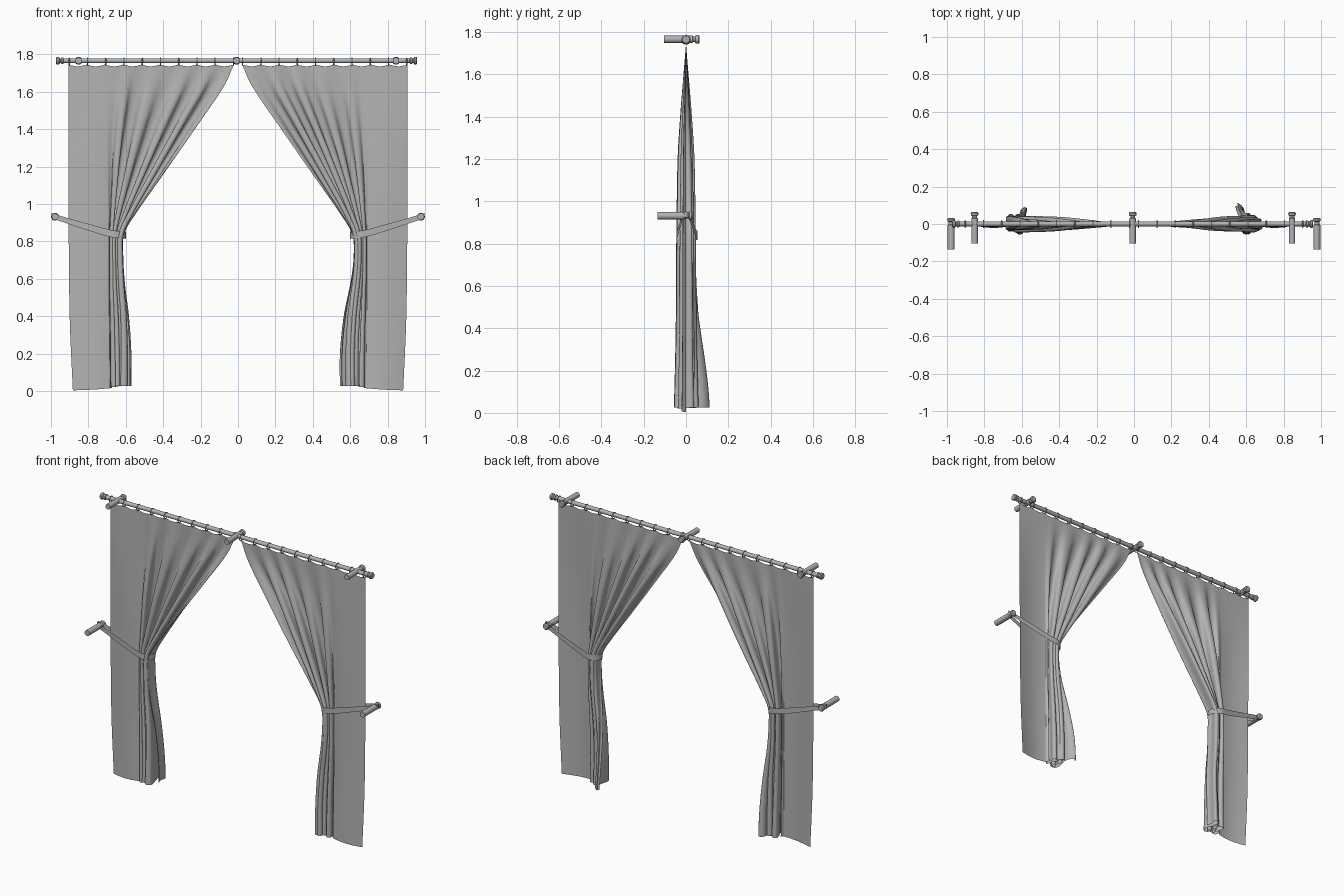
import bpy, bmesh, math
from mathutils import Vector

if "Cube" in bpy.data.objects:
    bpy.data.objects.remove(bpy.data.objects["Cube"])

ROD_Z, ROD_X, PEG_Z = 1.766, -0.007, 0.932
GREY = bpy.data.materials.new("mid_grey")
GREY.diffuse_color = (0.45, 0.45, 0.45, 1)
GREY.use_nodes = True
GREY.node_tree.nodes["Principled BSDF"].inputs["Base Color"].default_value = GREY.diffuse_color


def finish(name, bm, angle=40):
    bmesh.ops.recalc_face_normals(bm, faces=bm.faces[:])
    me = bpy.data.meshes.new(name)
    bm.to_mesh(me)
    bm.free()
    me.materials.append(GREY)
    ob = bpy.data.objects.new(name, me)
    bpy.context.collection.objects.link(ob)
    bpy.ops.object.select_all(action='DESELECT')
    ob.select_set(True)
    bpy.context.view_layer.objects.active = ob
    bpy.ops.object.shade_smooth_by_angle(angle=math.radians(angle))
    return ob


def lathe(name, profile, origin, axis, n=20):
    """Revolve (distance along axis, radius) pairs around an axis."""
    bm = bmesh.new()
    rot = Vector((0, 0, 1)).rotation_difference(Vector(axis)).to_matrix()
    rings = []
    for d, r in profile:
        rings.append([bm.verts.new(Vector(origin) + rot @ Vector(
            (r * math.cos(2 * math.pi * i / n), r * math.sin(2 * math.pi * i / n), d))) for i in range(n)])
    for a, b in zip(rings, rings[1:]):
        for i in range(n):
            bm.faces.new((a[i], a[(i + 1) % n], b[(i + 1) % n], b[i]))
    bm.faces.new(rings[0])
    bm.faces.new(rings[-1])
    return finish(name, bm)


def torus(name, loc, R, r, n=20, m=8):
    bm = bmesh.new()
    g = []
    for i in range(n):
        a = 2 * math.pi * i / n
        row = []
        for j in range(m):
            b = 2 * math.pi * j / m
            q = R + r * math.cos(b)
            row.append(bm.verts.new((loc[0] + r * math.sin(b), loc[1] + q * math.cos(a), loc[2] + q * math.sin(a))))
        g.append(row)
    for i in range(n):
        for j in range(m):
            bm.faces.new((g[i][j], g[(i + 1) % n][j], g[(i + 1) % n][(j + 1) % m], g[i][(j + 1) % m]))
    return finish(name, bm)


def curve(pts, t):
    """Smooth interpolation through (t, value) points."""
    k = len(pts) - 1
    i = next((j for j in range(k) if t <= pts[j + 1][0]), k - 1)

    def slope(j):
        a, b = pts[max(j - 1, 0)], pts[min(j + 1, k)]
        return (b[1] - a[1]) / (b[0] - a[0])
    (t0, v0), (t1, v1) = pts[i], pts[i + 1]
    h = t1 - t0
    f = (t - t0) / h
    return ((2 * f**3 - 3 * f**2 + 1) * v0 + (f**3 - 2 * f**2 + f) * h * slope(i)
            + (3 * f**2 - 2 * f**3) * v1 + (f**3 - f**2) * h * slope(i + 1))


def smooth(t):
    t = max(0, min(1, t))
    return t * t * (3 - 2 * t)


OUTER = [(0, 0.883), (0.4, 0.9), (1.0, 0.906), (1.745, 0.907)]
UPPER = [(0.84, 0.61), (0.95, 0.545), (1.15, 0.405), (1.43, 0.21), (1.63, 0.075), (1.745, 0.022)]
AMP = [(0, 0.06), (0.4, 0.05), (0.84, 0.046), (1.2, 0.04), (1.4, 0.028), (1.6, 0.012), (1.745, 0)]


def curtain(name, side, lower, split_pts, flare, phase):
    """Flat outer strip, then pleats gathered in at the tieback."""
    inner = lower + UPPER
    nu, nv, flat = 180, 90, 0.24
    bm = bmesh.new()
    grid = []
    for iv in range(nv + 1):
        v = iv / nv
        row = []
        for iu in range(nu + 1):
            u = iu / nu
            s = max(0, (u - flat) / (1 - flat))
            top = 1.746 - 0.01 * abs(math.sin(u * 9 * math.pi))
            bot = 0.004 + 0.022 * smooth(u / 0.5)
            z = bot + (top - bot) * v
            xo, xi, xs = curve(OUTER, z), curve(inner, z), curve(split_pts, z)
            amp = curve(AMP, z)
            ph = 2 * math.pi * (4.7 * s + 0.12 * math.sin(7 * s + phase))
            win = smooth(s / 0.22) * (0.8 + 0.2 * math.sin(9 * s + phase))
            x = xo + (xs - xo) * u / flat if u < flat else xs + (xi - xs) * s
            low = smooth((0.78 - z) / 0.78)
            x += 0.012 * math.sin(2 * ph) * win * amp / 0.045 * smooth((1 - s) * 8)
            # the flat strip bows gently forward, then back into the first pleat
            y = amp * (win * math.sin(ph) - 0.35 * math.sin(math.pi * min(1, u / 0.32)))
            y += flare * low * smooth((s - 0.78) / 0.22)
            # the last pleat opens into a wider flap towards the hem
            x += 0.02 * low * smooth((s - 0.5) / 0.2) * smooth((1 - s) / 0.25)
            row.append(bm.verts.new((side * x, y, z)))
        grid.append(row)
    for a, b in zip(grid, grid[1:]):
        for i in range(nu):
            bm.faces.new((a[i], a[i + 1], b[i + 1], b[i]))
    return finish(name, bm, 180)


def tieback(name, side):
    """Flat strap looping from the peg around the gathered cloth."""
    cx, cy, rx, ry, n = 0.658, 0.004, 0.058, 0.05, 28
    path = []
    for i in range(n + 1):                       # round the bundle
        a = math.radians(75 + 210 * i / n)
        path.append((cx + rx * math.cos(a), cy + ry * math.sin(a)))
    for i in range(1, 7):                        # front run to the peg
        f = i / 7
        path.append((path[n][0] + (0.978 - path[n][0]) * f, path[n][1] + (-0.014 - path[n][1]) * f))
    for i in range(9):                           # round the peg
        a = math.radians(-90 + 180 * i / 8)
        path.append((0.978 + 0.02 * math.cos(a), 0.014 * math.sin(a)))
    for i in range(1, 7):                        # back run
        f = i / 7
        path.append((0.978 + (path[0][0] - 0.978) * f, 0.014 + (path[0][1] - 0.014) * f))
    zs = [(0.59, 0.832), (0.68, 0.842), (0.8, 0.876), (1.0, 0.938)]
    bm = bmesh.new()
    cols = []
    for x, y in path:
        z = curve(zs, x)
        h = 0.019 - 0.005 * smooth((x - 0.7) / 0.28)
        cols.append([bm.verts.new((side * x, y, z + d)) for d in (-h, h)])
    for i, a in enumerate(cols):
        b = cols[(i + 1) % len(cols)]
        bm.faces.new((a[0], b[0], b[1], a[1]))
    return finish(name, bm, 60)


# Curtain rod with turned end knobs
half = [(0, 0.013), (0.925, 0.013), (0.928, 0.018), (0.936, 0.018), (0.94, 0.013), (0.945, 0.013),
        (0.95, 0.02), (0.96, 0.021), (0.965, 0.017)]
lathe("curtain_rod", [(-d, r) for d, r in half[:0:-1]] + half[1:], (ROD_X, 0, ROD_Z), (1, 0, 0))

# Rod brackets and holdback pegs run along y
bracket = [(-0.105, 0.017), (0.03, 0.017), (0.034, 0.013), (0.042, 0.013), (0.046, 0.019), (0.058, 0.021), (0.064, 0.016)]
for i, x in enumerate((-0.845, 0, 0.845)):
    lathe(f"rod_bracket_{i}", bracket, (x + ROD_X * (i != 2), 0, ROD_Z), (0, 1, 0))
peg = [(-0.135, 0.018), (-0.006, 0.018), (-0.002, 0.013), (0.012, 0.013), (0.016, 0.019), (0.026, 0.021), (0.033, 0.016)]

# Curtain panels, tiebacks and rings
LOW = {-1: [(0, 0.568), (0.2, 0.57), (0.4, 0.583), (0.6, 0.608), (0.74, 0.616)],
       1: [(0, 0.545), (0.2, 0.545), (0.4, 0.565), (0.6, 0.605), (0.74, 0.62)]}
SPLIT = [(0, 0.685), (0.5, 0.69), (0.84, 0.69), (1.3, 0.7), (1.745, 0.695)]
for side, tag in ((-1, "left"), (1, "right")):
    curtain(f"curtain_{tag}", side, LOW[side], SPLIT, 0.06 if side < 0 else 0.135, 0.4 if side < 0 else 1.7)
    tieback(f"tieback_{tag}", side)
    lathe(f"holdback_peg_{tag}", peg, (side * 0.978, 0, PEG_Z), (0, 1, 0))
    for k in range(10):
        torus(f"ring_{tag}_{k}", (side * (0.902 - k * 0.0975), 0, ROD_Z - 0.004), 0.0185, 0.003)
